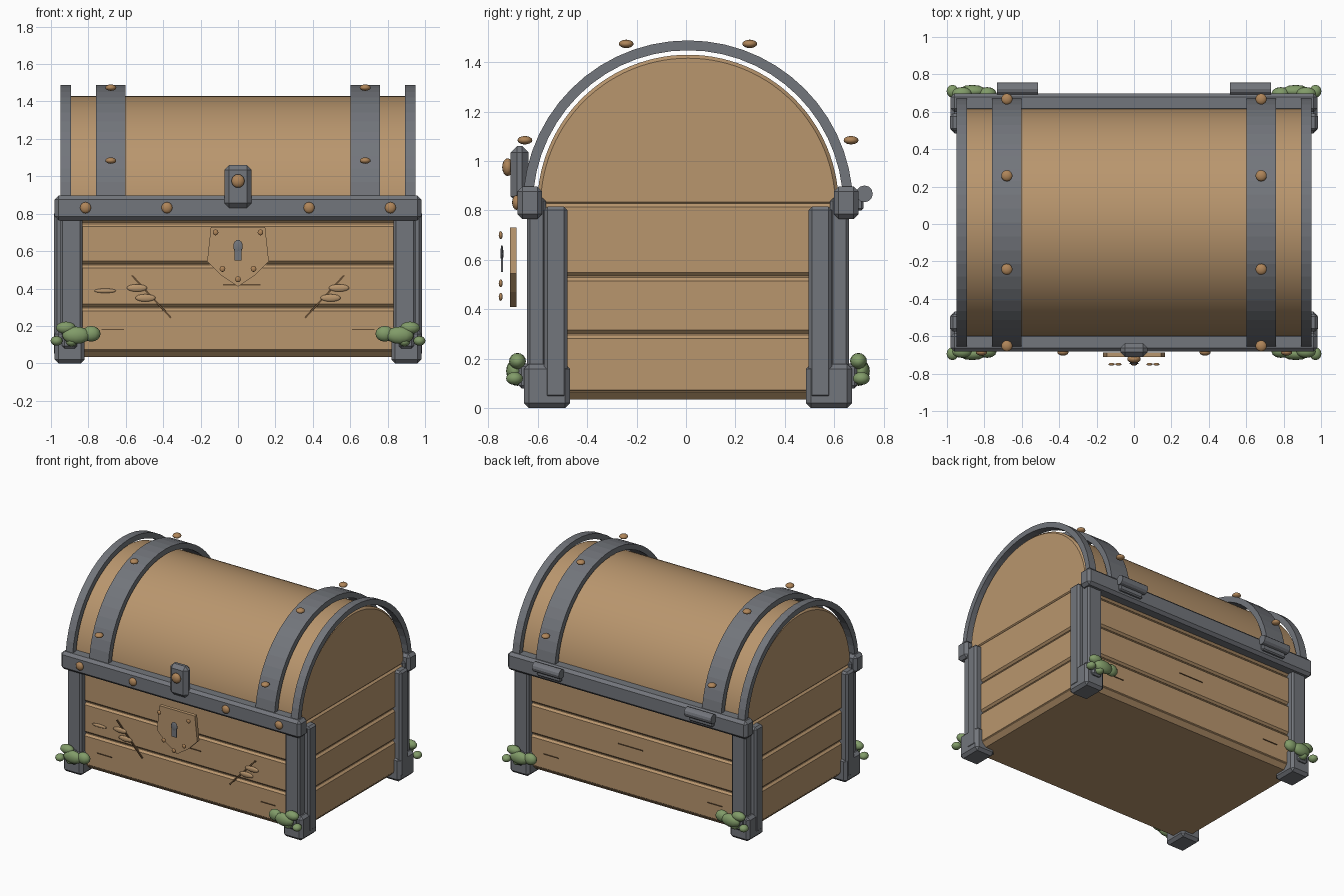
import bpy, bmesh, math
from mathutils import Matrix, Vector

old = bpy.data.objects.get("Cube")
if old:
    bpy.data.objects.remove(old, do_unlink=True)


def material(name, rgb):
    m = bpy.data.materials.new(name)
    m.use_nodes = True
    m.diffuse_color = (*rgb, 1)
    m.node_tree.nodes["Principled BSDF"].inputs["Base Color"].default_value = (*rgb, 1)
    return m


wood = material("tan wood", (0.485, 0.305, 0.155))
dark_wood = material("dark wood", (0.13, 0.075, 0.035))
iron = material("grey iron", (0.17, 0.18, 0.20))
bronze = material("bronze", (0.43, 0.235, 0.10))
moss = material("moss green", (0.22, 0.33, 0.14))

LID_Z = 0.82     # height of the lid axis
CHEST_Y = 0.008  # the chest sits slightly back to balance the lock


def finish(name, bm, mat, smooth=False):
    bmesh.ops.recalc_face_normals(bm, faces=bm.faces)
    me = bpy.data.meshes.new(name)
    bm.to_mesh(me)
    bm.free()
    me.materials.append(mat)
    for p in me.polygons:
        p.use_smooth = smooth
    ob = bpy.data.objects.new(name, me)
    ob.location.y = CHEST_Y
    bpy.context.collection.objects.link(ob)
    return ob


def box(name, x, y, z, mat, bevel=0.012):
    """Bevelled box from (low, high) pairs."""
    bm = bmesh.new()
    mid = Vector([(a + b) / 2 for a, b in (x, y, z)])
    size = [abs(b - a) for a, b in (x, y, z)]
    bmesh.ops.create_cube(bm, size=1, matrix=Matrix.Translation(mid) @ Matrix.Diagonal((*size, 1)))
    if bevel:
        bmesh.ops.bevel(bm, geom=bm.edges[:], offset=bevel, segments=1, affect='EDGES')
    return finish(name, bm, mat)


def pair(sign, a, b):
    return tuple(sorted((sign * a, sign * b)))


def blob(name, centre, radii, mat, segments=14, rings=8):
    bm = bmesh.new()
    bmesh.ops.create_uvsphere(bm, u_segments=segments, v_segments=rings, radius=1,
                              matrix=Matrix.Translation(centre) @ Matrix.Diagonal((*radii, 1)))
    return finish(name, bm, mat, True)


def prism(name, outline, start, depth, mat, bevel=0):
    """Extrude an outline of 3D points along a vector."""
    bm = bmesh.new()
    face = bm.faces.new([bm.verts.new(Vector(p) + Vector(start)) for p in outline])
    new = bmesh.ops.extrude_face_region(bm, geom=[face], use_keep_orig=True)["geom"]
    bmesh.ops.translate(bm, vec=depth, verts=[v for v in new if isinstance(v, bmesh.types.BMVert)])
    if bevel:
        caps = [e for e in bm.edges if abs(e.verts[0].co.x - e.verts[1].co.x) < 1e-5]
        bmesh.ops.bevel(bm, geom=caps, offset=bevel, segments=1, affect='EDGES')
    return finish(name, bm, mat)


def arc(radius, count):
    steps = [math.pi * i / count for i in range(count + 1)]
    return [(0, -radius * math.cos(t), LID_Z + radius * math.sin(t)) for t in steps]


# Chest body: inner core, chamfered floor, then planks on each wall
box("body_core", (-0.918, 0.918), (-0.592, 0.592), (0.06, 0.83), wood, 0)
box("floor_board", (-0.932, 0.932), (-0.605, 0.605), (0.035, 0.12), wood, 0.03)
for s in (-1, 1):
    for low, high in ((0.06, 0.295), (0.302, 0.525), (0.532, 0.745), (0.752, 0.825)):
        box("wall_plank", (-0.88, 0.88), pair(s, 0.57, 0.61), (low, high), wood, 0.014)
    for low, high in ((0.06, 0.295), (0.302, 0.528), (0.535, 0.828)):
        box("end_plank", pair(s, 0.89, 0.936), (-0.6, 0.6), (low, high), wood, 0.014)

# Barrel lid
lid = prism("barrel_lid", arc(0.61, 56), (-0.93, 0, 0), (1.86, 0, 0), wood, 0.014)
bpy.context.view_layer.objects.active = lid
lid.select_set(True)
bpy.ops.object.shade_smooth_by_angle(angle=math.radians(30))
lid.select_set(False)

# Iron hoops standing just off the lid
hoop = arc(0.668, 28) + arc(0.628, 28)[::-1]
for s in (-1, 1):
    for name, a, b in (("end_hoop", 0.893, 0.95), ("lid_band", 0.602, 0.758)):
        prism(name, hoop, (s * a, 0, 0), (s * (b - a), 0, 0), iron)
    for y, z in ((0.25, 1.474), (0.66, 1.084)):
        for t in (-1, 1):
            blob("band_rivet", (s * 0.68, t * y, z), (0.03, 0.03, 0.017), bronze)

# Rim rails, corner posts, feet and moss, mirrored to all sides
MOSS = ((0.92, 0.19, 0.053, 0.033), (0.865, 0.15, 0.075, 0.046), (0.785, 0.158, 0.05, 0.042),
        (0.97, 0.12, 0.032, 0.026), (0.89, 0.115, 0.03, 0.025))
for t in (-1, 1):
    box("rim_rail", (-0.98, 0.98), pair(t, 0.59, 0.69), (0.765, 0.897), iron, 0.02)
    for s in (-1, 1):
        box("post_face", pair(s, 0.832, 0.95), pair(t, 0.575, 0.652), (0.02, 0.85), iron)
        box("post_side", pair(s, 0.85, 0.983), pair(t, 0.488, 0.582), (0.038, 0.815), iron, 0.014)
        box("foot", pair(s, 0.82, 0.98), pair(t, 0.477, 0.664), (0, 0.178), iron, 0.02)
        box("foot_cap", pair(s, 0.86, 0.94), pair(t, 0.63, 0.685), (0.08, 0.18), iron)
        for i, (x, z, rx, rz) in enumerate(MOSS):
            blob("moss_tuft", (s * x, t * (0.69 + 0.012 * (i % 2)), z), (rx, 0.034, rz), moss, 12, 8)

# Wood cracks on front and back
for t in (-1, 1):
    for x, z, half in ((0.02, 0.42, 0.1), (0.67, 0.18, 0.06), (-0.67, 0.18, 0.06)):
        box("wood_crack", (x - half, x + half), pair(t, 0.605, 0.615), (z - 0.003, z + 0.003), dark_wood, 0)

# Twigs with flat leaves on the front
for s in (-1, 1):
    twig = [(s * x, 0, z) for x, z in ((0.572, 0.468), (0.562, 0.472), (0.355, 0.247), (0.362, 0.24))]
    prism("twig", twig, (0, -0.618, 0), (0, 0.012, 0), dark_wood)
    for x, z in ((0.54, 0.403), (0.495, 0.35)):
        blob("leaf", (s * x, -0.616, z), (0.056, 0.01, 0.02), wood)
blob("leaf", (-0.71, -0.613, 0.388), (0.06, 0.008, 0.012), wood)

# Rail rivets
for x in (-0.815, -0.38, 0.38, 0.815):
    blob("rail_rivet", (x, -0.694, 0.832), (0.03, 0.018, 0.03), bronze)

# Latch with its stud
box("latch", (-0.073, 0.073), (-0.718, -0.645), (0.83, 1.06), iron, 0.026)
blob("latch_stud", (0, -0.73, 0.975), (0.036, 0.022, 0.036), bronze)

# Lock shield with keyhole and rivets
half = [(0.145, 0.73), (0.165, 0.545), (0.09, 0.47)]
shield = [(x, 0, z) for x, z in half] + [(0, 0, 0.41)] + [(-x, 0, z) for x, z in half[::-1]]
prism("lock_shield", shield, (0, -0.72, 0), (0, 0.026, 0), wood)
blob("keyhole_top", (0, -0.753, 0.625), (0.026, 0.006, 0.035), iron)
box("keyhole_slot", (-0.02, 0.02), (-0.757, -0.749), (0.55, 0.62), iron, 0)
for x, z in ((0.12, 0.7), (-0.12, 0.7), (0.083, 0.505), (-0.083, 0.505), (0, 0.45)):
    blob("shield_rivet", (x, -0.758, z), (0.016, 0.008, 0.016), bronze, 10, 6)

# Hinges on the back
for s in (-1, 1):
    ring = [(0, 0.714 + 0.034 * math.cos(a), 0.867 + 0.034 * math.sin(a))
            for a in (math.tau * i / 12 for i in range(12))]
    prism("hinge_barrel", ring, (s * 0.512, 0, 0), (s * 0.22, 0, 0), iron)
    box("hinge_leaf", pair(s, 0.525, 0.72), (0.67, 0.71), (0.8, 0.87), iron, 0.008)
